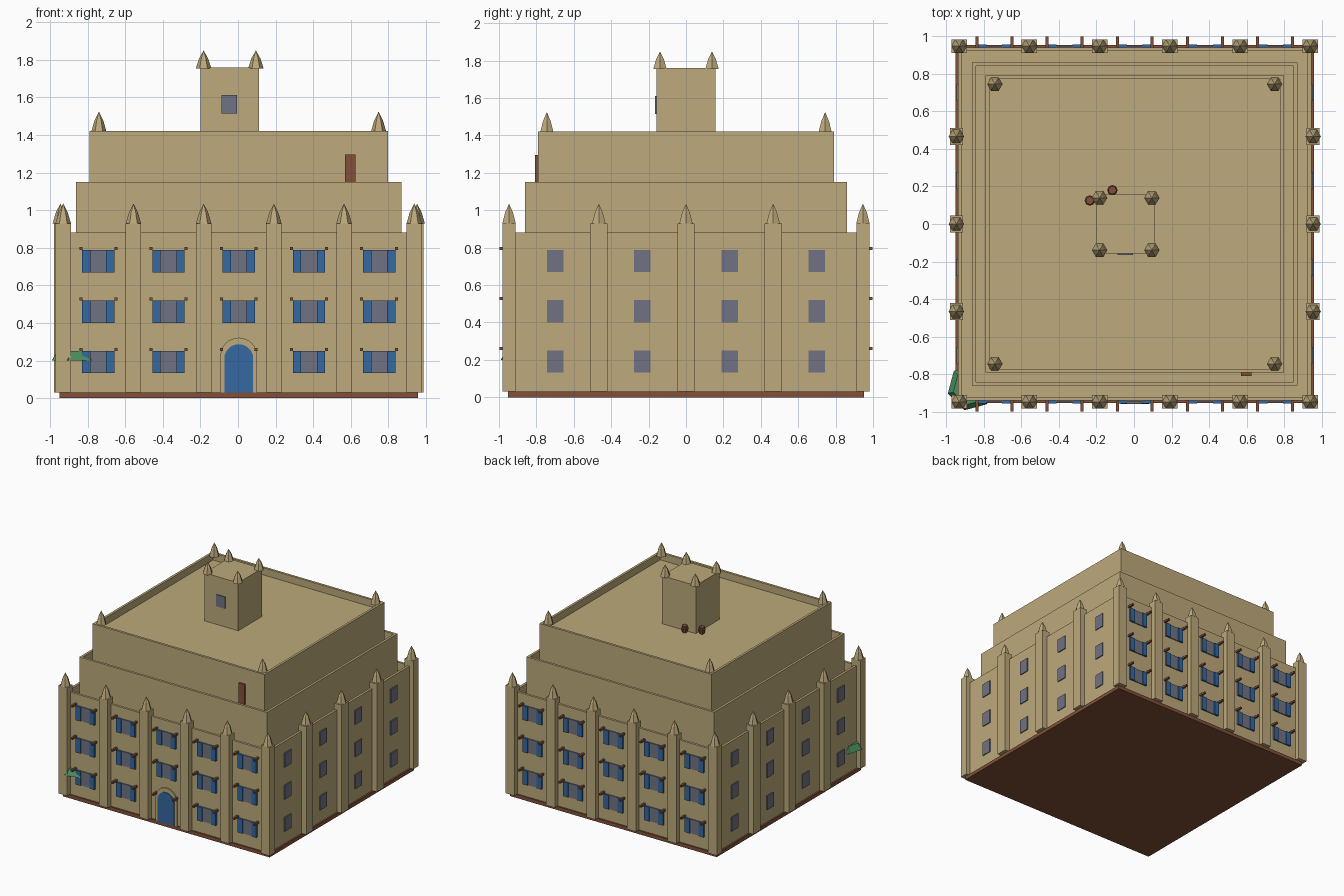
import bpy, bmesh, math
from mathutils import Matrix

if "Cube" in bpy.data.objects:
    bpy.data.objects.remove(bpy.data.objects["Cube"])

CX = 0.004  # building axis in x


def mat(name, r, g, b):
    m = bpy.data.materials.new(name)
    m.diffuse_color = (r, g, b, 1)
    m.use_nodes = True
    m.node_tree.nodes["Principled BSDF"].inputs["Base Color"].default_value = m.diffuse_color
    return m


STONE = mat("sandstone", 0.51, 0.40, 0.20)
BLUE = mat("blue_paint", 0.035, 0.14, 0.35)
GLASS = mat("grey_glass", 0.16, 0.17, 0.225)
WOOD = mat("brown_wood", 0.22, 0.08, 0.04)
GREEN = mat("green_canvas", 0.07, 0.28, 0.115)


def finish(name, bm, material):
    bmesh.ops.recalc_face_normals(bm, faces=bm.faces)
    me = bpy.data.meshes.new(name)
    bm.to_mesh(me)
    bm.free()
    me.materials.append(material)
    ob = bpy.data.objects.new(name, me)
    bpy.context.collection.objects.link(ob)
    return ob


def add_box(bm, x0, x1, y0, y1, z0, z1):
    m = Matrix.Translation(((x0 + x1) / 2, (y0 + y1) / 2, (z0 + z1) / 2)) @ \
        Matrix.Diagonal((x1 - x0, y1 - y0, z1 - z0, 1))
    return bmesh.ops.create_cube(bm, size=1, matrix=m)


def box(name, material, *b):
    bm = bmesh.new()
    add_box(bm, *b)
    return finish(name, bm, material)


def lathe(bm, x, y, rings, n, turn=0.0):
    """Stack of (z, radius) rings with n sides; radius 0 closes to a point."""
    prev = None
    for z, r in rings:
        if r == 0:
            tip = bm.verts.new((x, y, z))
            for i in range(n):
                bm.faces.new((prev[i], prev[(i + 1) % n], tip))
            return
        ring = [bm.verts.new((x + r * math.cos(turn + math.tau * i / n),
                              y + r * math.sin(turn + math.tau * i / n), z)) for i in range(n)]
        if prev:
            for i in range(n):
                bm.faces.new((prev[i], prev[(i + 1) % n], ring[(i + 1) % n], ring[i]))
        else:
            bm.faces.new(ring)
        prev = ring
    bm.faces.new(prev)


def finial(bm, x, y, z, h=0.105):
    lathe(bm, x, y, [(z, 0.041), (z + h * 0.55, 0.024), (z + h, 0)], 6)


def tier(name, hx, hy, z0, z1, wall, drop):
    """Storey block with a parapet around a sunken roof."""
    bm = bmesh.new()
    add_box(bm, CX - hx, CX + hx, -hy, hy, z0, z1)
    bm.normal_update()
    top = max(bm.faces, key=lambda f: f.calc_center_median().z)
    bmesh.ops.inset_region(bm, faces=[top], thickness=wall)
    low = bmesh.ops.extrude_discrete_faces(bm, faces=[top])["faces"][0]
    bmesh.ops.translate(bm, verts=low.verts, vec=(0, 0, -drop))
    return finish(name, bm, STONE)


# Base and three stepped tiers
box("base_slab", WOOD, CX - 0.953, CX + 0.953, -0.951, 0.951, 0, 0.03)
tier("lower_walls", 0.94, 0.94, 0.03, 0.88, 0.028, 0.07)
tier("middle_walls", 0.865, 0.86, 0.78, 1.15, 0.028, 0.07)
tier("upper_walls", 0.793, 0.79, 1.05, 1.42, 0.028, 0.06)

# Pilasters and their pointed caps
bm_p, bm_f = bmesh.new(), bmesh.new()
for s in (-1, 1):
    for i in range(6):
        x, y = CX + (i - 2.5) * 0.3735, s * 0.946
        add_box(bm_p, x - 0.041, x + 0.041, y - 0.035, y + 0.035, 0.03, 0.93)
        finial(bm_f, x, y, 0.93)
    for i in (-1, 0, 1):
        x, y = CX + s * 0.949, i * 0.466
        add_box(bm_p, x - 0.035, x + 0.035, y - 0.046, y + 0.046, 0.03, 0.93)
        finial(bm_f, x, y, 0.93)
    for t in (-1, 1):
        finial(bm_f, CX + s * 0.744, t * 0.744, 1.415, 0.11)
        finial(bm_f, -0.044 + s * 0.139, t * 0.139, 1.755, 0.095)
finish("pilasters", bm_p, STONE)
finish("pointed_caps", bm_f, STONE)

# Windows, shutters and projecting beams
glass, shutters, beams = bmesh.new(), bmesh.new(), bmesh.new()
for row in range(3):
    z = 0.192 + row * 0.268
    for s in (-1, 1):
        for col in range(-2, 3):
            x = CX + col * 0.3735
            for d in (-0.093, 0.093):
                ya, yb = sorted((s * 0.93, s * 0.998))
                add_box(beams, x + d - 0.008, x + d + 0.008, ya, yb, z + 0.06, z + 0.076)
            if row == 0 and col == 0 and s < 0:
                continue  # the entrance takes this bay
            ya, yb = sorted((s * 0.935, s * 0.948))
            add_box(glass, x - 0.045, x + 0.045, ya, yb, z - 0.059, z + 0.059)
            ya, yb = sorted((s * 0.935, s * 0.956))
            for d in (-1, 1):
                xa, xb = sorted((x + d * 0.042, x + d * 0.086))
                add_box(shutters, xa, xb, ya, yb, z - 0.059, z + 0.059)
        for col in (-1.5, -0.5, 0.5, 1.5):
            y = col * 0.466
            xa, xb = sorted((CX + s * 0.935, CX + s * 0.948))
            add_box(glass, xa, xb, y - 0.044, y + 0.044, z - 0.059, z + 0.059)
finish("window_glass", glass, GLASS)
finish("shutters", shutters, BLUE)
finish("beams", beams, WOOD)


# Arched entrance
def arch(name, material, w, spring, y_front):
    bm = bmesh.new()
    pts = [(CX - w, 0.03), (CX + w, 0.03)]
    pts += [(CX + w * math.cos(math.pi * i / 12), spring + w * math.sin(math.pi * i / 12))
            for i in range(13)]
    face = bm.faces.new([bm.verts.new((x, -0.935, z)) for x, z in pts])
    ext = bmesh.ops.extrude_face_region(bm, geom=[face])["geom"]
    bmesh.ops.translate(bm, vec=(0, y_front + 0.935, 0),
                        verts=[v for v in ext if isinstance(v, bmesh.types.BMVert)])
    return finish(name, bm, material)


arch("entrance_surround", STONE, 0.098, 0.224, -0.951)
arch("entrance_door", BLUE, 0.077, 0.21, -0.958)

# Roof tower with its window, and the terrace door
box("roof_tower", STONE, -0.2, 0.112, -0.157, 0.157, 1.35, 1.76)
box("tower_window", GLASS, -0.088, -0.004, -0.165, -0.155, 1.515, 1.612)
box("terrace_door", WOOD, 0.57, 0.624, -0.808, -0.788, 1.08, 1.295)

# Pots beside the tower
pots = bmesh.new()
for x, y in ((-0.235, 0.125), (-0.115, 0.18)):
    lathe(pots, x, y, [(1.36, 0.02), (1.395, 0.028), (1.4, 0.022), (1.415, 0.022)], 8)
finish("pots", pots, WOOD)

# Canopy around the front left corner
canopy = bmesh.new()
lathe(canopy, -0.87, -0.87, [(0.2, 0.125), (0.25, 0.095)], 6, math.radians(15))
finish("corner_canopy", canopy, GREEN)
